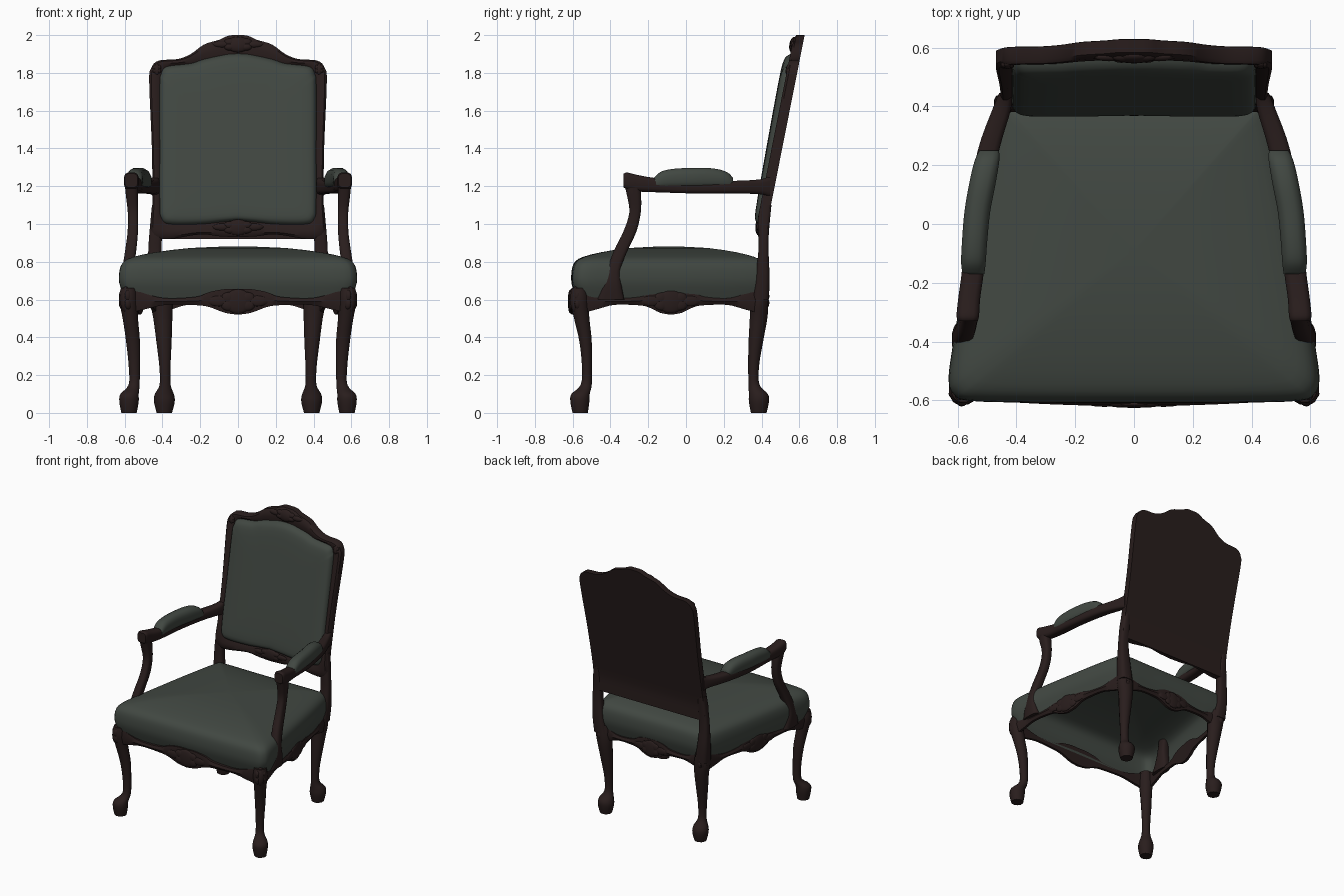
import bpy, bmesh, math
from mathutils import Matrix, Vector

if "Cube" in bpy.data.objects:
    bpy.data.objects.remove(bpy.data.objects["Cube"])


def material(name, col):
    m = bpy.data.materials.new(name)
    m.diffuse_color = (*col, 1)
    m.use_nodes = True
    m.node_tree.nodes["Principled BSDF"].inputs["Base Color"].default_value = m.diffuse_color
    return m


WOOD = material("dark_wood", (0.022, 0.0125, 0.012))
FABRIC = material("grey_green_fabric", (0.053, 0.064, 0.054))


def finish(name, bm, mat, angle=40):
    bmesh.ops.recalc_face_normals(bm, faces=bm.faces)
    me = bpy.data.meshes.new(name)
    bm.to_mesh(me)
    bm.free()
    ob = bpy.data.objects.new(name, me)
    bpy.context.collection.objects.link(ob)
    me.materials.append(mat)
    bpy.ops.object.select_all(action='DESELECT')
    ob.select_set(True)
    bpy.context.view_layer.objects.active = ob
    bpy.ops.object.shade_smooth_by_angle(angle=math.radians(angle))


def spline(pts, n):
    """Catmull-Rom through tuples of any length, n steps per span."""
    out = []
    for i in range(len(pts) - 1):
        p0, p1, p2, p3 = (pts[max(i - 1, 0)], pts[i], pts[i + 1], pts[min(i + 2, len(pts) - 1)])
        for k in range(n):
            t = k / n
            out.append(tuple(0.5 * (2 * b + (c - a) * t + (2 * a - 5 * b + 4 * c - d) * t * t
                                    + (3 * b - a - 3 * c + d) * t ** 3)
                             for a, b, c, d in zip(p0, p1, p2, p3)))
    return out + [tuple(pts[-1])]


def loft(bm, rings, closed=True, first=True, last=True):
    rows = [[bm.verts.new(p) for p in r] for r in rings]
    n = len(rows[0])
    for a, b in zip(rows, rows[1:]):
        for i in range(n if closed else n - 1):
            j = (i + 1) % n
            bm.faces.new((a[i], a[j], b[j], b[i]))
    if first:
        bm.faces.new(rows[0])
    if last:
        bm.faces.new(rows[-1])


def sweep_pair(name, pts, mat, along, power=1.0, sides=12, steps=4):
    """Mirrored limbs: rings lie flat (along z) or upright (along y)."""
    bm = bmesh.new()
    for s in (1, -1):
        rings = []
        for x, y, z, ra, rb in spline(pts, steps):
            ring = []
            for k in range(sides):
                a = 2 * math.pi * (k + 0.5) / sides
                u = math.copysign(abs(math.cos(a)) ** power, math.cos(a)) * ra
                v = math.copysign(abs(math.sin(a)) ** power, math.sin(a)) * rb
                ring.append((s * (x + u), y + v, z) if along == 'z' else (s * (x + u), y, z + v))
            rings.append(ring)
        loft(bm, rings)
    finish(name, bm, mat, 50)


def mirrored(half):
    """Close a half outline that starts and ends on the centre line."""
    return half + [(-x, y) for x, y in half[-2:0:-1]]


# Cabriole legs
sweep_pair("front_legs", [
    (.58, -.565, .66, .042, .042), (.581, -.566, .6, .05, .05), (.57, -.552, .5, .042, .042),
    (.556, -.532, .38, .038, .034), (.549, -.525, .25, .031, .027), (.55, -.528, .15, .03, .03),
    (.574, -.558, .1, .05, .05), (.577, -.562, .06, .053, .052), (.577, -.56, 0, .042, .042)],
    WOOD, 'z')
sweep_pair("rear_legs", [
    (.41, .39, .66, .05, .045), (.405, .387, .58, .06, .05), (.398, .384, .5, .052, .048),
    (.392, .37, .38, .042, .04), (.387, .358, .25, .031, .03), (.386, .36, .15, .03, .03),
    (.39, .383, .1, .052, .052), (.39, .386, .06, .057, .055), (.39, .385, 0, .042, .043)],
    WOOD, 'z')

# Cushion with domed top, hollow underneath
outline = mirrored(spline([(0, -.607), (.35, -.606), (.56, -.6), (.612, -.578), (.629, -.53),
                           (.616, -.42), (.57, -.15), (.515, .15), (.46, .39), (.42, .42),
                           (.2, .42), (0, .42)], 3))
bm = bmesh.new()
levels = spline([(.95, .6), (.975, .64), (1, .69), (1, .74), (.985, .78), (.95, .806),
                 (.88, .826), (.7, .85), (.4, .873), (.03, .882)], 2)
loft(bm, [[(x * s, -.09 + (y + .09) * s, z) for x, y in outline] for s, z in levels], first=False)
finish("seat_cushion", bm, FABRIC, 60)

# Wavy seat rails, widest at the middle
half_rail = [(0, .52, .655), (.12, .53, .655), (.26, .56, .64), (.38, .57, .615),
             (.65, .572, .607), (.84, .55, .63), (1, .53, .665)]
rail_wave = spline(half_rail, 4)
rail_wave = [(-u, b, t) for u, b, t in rail_wave[:0:-1]] + rail_wave


def rail(bm, p, q, bow):
    p, q = Vector(p), Vector(q)
    d = (q - p).normalized()
    nrm = Vector((d.y, -d.x))
    rings = []
    for u, b, t in rail_wave:
        c = p.lerp(q, (u + 1) / 2) + nrm * bow * (1 - u * u)
        ring = []
        for off, z in ((-.018, b), (0, b), (.012, (b + t) / 2), (.002, t), (-.018, t)):
            v = c + nrm * off
            ring.append((v.x, v.y, z))
        rings.append(ring)
    loft(bm, rings)


bm = bmesh.new()
rail(bm, (-.58, -.582), (.58, -.582), .025)
rail(bm, (.6, -.54), (.445, .38), .012)
rail(bm, (-.445, .38), (-.6, -.54), .012)
rail(bm, (.41, .4), (-.41, .4), .012)
finish("seat_rails", bm, WOOD)


# Raked back: depth of the frame centre at a height
def back_y(z):
    return max(.602 - .198 * (2 - z), .41)


sweep_pair("back_posts", [
    (.415, .395, .6, .05, .045), (.432, .405, .72, .043, .038), (.44, .41, .85, .036, .028),
    (.436, .412, .95, .034, .027), (.432, .425, 1.1, .024, .028)], WOOD, 'z', .6)

pairs = spline([  # outer x, z and inner x, z
    (0, .93, 0, 1.02), (.1, .935, .1, 1.01), (.2, .945, .2, 1.0), (.38, .92, .36, 1.0),
    (.458, .95, .403, 1.03), (.453, 1.1, .413, 1.1), (.456, 1.4, .413, 1.4),
    (.47, 1.75, .413, 1.73), (.46, 1.825, .406, 1.79), (.42, 1.865, .38, 1.83),
    (.32, 1.873, .29, 1.843), (.25, 1.9, .24, 1.85), (.18, 1.95, .18, 1.87),
    (.1, 1.975, .1, 1.888), (.05, 1.997, .05, 1.897), (0, 2.0, 0, 1.9)], 4)
outer = mirrored([(a, b) for a, b, c, d in pairs])
inner = mirrored([(c, d) for a, b, c, d in pairs])

# Moulded frame round the back
bm = bmesh.new()
rings = []
for (ox, oz), (ix, iz) in zip(outer, inner):
    ring = []
    for f, dy in ((0, .026), (0, -.018), (.2, -.03), (.6, -.03), (1, -.018), (1, .02)):
        x, z = ox + (ix - ox) * f, oz + (iz - oz) * f
        ring.append((x, back_y(z) + dy, z))
    rings.append(ring)
loft(bm, rings + rings[:1], first=False, last=False)
bmesh.ops.remove_doubles(bm, verts=bm.verts, dist=1e-5)
finish("back_frame", bm, WOOD)

# Plain wooden board behind the back
bm = bmesh.new()
loft(bm, [[(s * a * .995, back_y(b) + .027, b) for s in (-1, 1)] for a, b, c, d in pairs[1:-1]],
     closed=False, first=False, last=False)
finish("back_board", bm, WOOD)

# Padded back panel
bm = bmesh.new()
rings = []
for s, dy in spline([(1.01, 0), (1, -.025), (.975, -.042), (.93, -.052), (.8, -.058),
                     (.4, -.06), (.03, -.06)], 2):
    ring = []
    for x, z in inner:
        zz = 1.43 + (z - 1.43) * s
        ring.append((x * s, back_y(zz) + dy * (.85 + .3 * (zz - 1)), zz))
    rings.append(ring)
loft(bm, rings)
finish("back_pad", bm, FABRIC, 60)

# Arms, their pads and the curved supports
sweep_pair("arm_rails", [
    (.437, .445, 1.2, .022, .055), (.45, .39, 1.197, .032, .04), (.495, .25, 1.195, .037, .034),
    (.533, .05, 1.195, .036, .034), (.547, -.15, 1.205, .038, .038),
    (.56, -.25, 1.215, .038, .044), (.565, -.31, 1.228, .039, .045),
    (.565, -.33, 1.23, .034, .037)], WOOD, 'y', .55)
sweep_pair("arm_pads", [
    (.492, .25, 1.215, .034, .028), (.5, .215, 1.232, .043, .045), (.515, .14, 1.241, .046, .055),
    (.533, .04, 1.242, .045, .056), (.542, -.06, 1.24, .044, .054),
    (.546, -.13, 1.232, .043, .047), (.546, -.17, 1.215, .038, .03)], FABRIC, 'y', .75)
sweep_pair("arm_supports", [
    (.578, -.4, .6, .033, .075), (.585, -.393, .68, .034, .052), (.582, -.382, .76, .031, .036),
    (.568, -.345, .86, .03, .037), (.557, -.297, .96, .028, .035),
    (.556, -.27, 1.06, .028, .031), (.562, -.275, 1.15, .032, .038),
    (.565, -.288, 1.22, .036, .042)], WOOD, 'z', .6)


# Low carved ornament: a boss with overlapping lobes, large ones also get side leaves
def shell(bm, pos, w, h, depth, turn=0, tilt=0, flip=1):
    base = (Matrix.Diagonal((flip, 1, 1, 1)) @ Matrix.Translation(pos)
            @ Matrix.Rotation(math.radians(turn), 4, 'Z') @ Matrix.Rotation(tilt, 4, 'X'))
    lobes = [(0, 0, .36, .5, 1.0)]
    for s in (1, -1):
        lobes += [(s * .25, .14, .2, .24, .85), (s * .25, -.14, .2, .24, .85)]
        if w > .1:
            lobes += [(s * .5, .02, .3, .22, .7)]
    for x, z, rx, rz, d in lobes:
        m = (base @ Matrix.Translation((x * w, 0, z * h))
             @ Matrix.Diagonal((rx * w, depth * d, rz * h, 1)))
        bmesh.ops.create_uvsphere(bm, u_segments=12, v_segments=8, radius=1, matrix=m)


bm = bmesh.new()
shell(bm, (0, -.612, .59), .2, .13, .014)
shell(bm, (0, .42, .59), .16, .12, .012, 180)
shell(bm, (0, .567, 1.95), .17, .085, .02, 0, -.19)
shell(bm, (0, .383, .982), .17, .085, .016)
for f in (1, -1):
    shell(bm, (.54, -.08, .59), .2, .125, .014, 100, 0, f)
    shell(bm, (.594, -.584, .6), .085, .14, .03, 45, 0, f)
    shell(bm, (.425, .405, .6), .085, .13, .03, 135, 0, f)
    shell(bm, (.43, back_y(1.82) - .026, 1.82), .05, .06, .012, 0, -.19, f)
finish("carved_shells", bm, WOOD)
